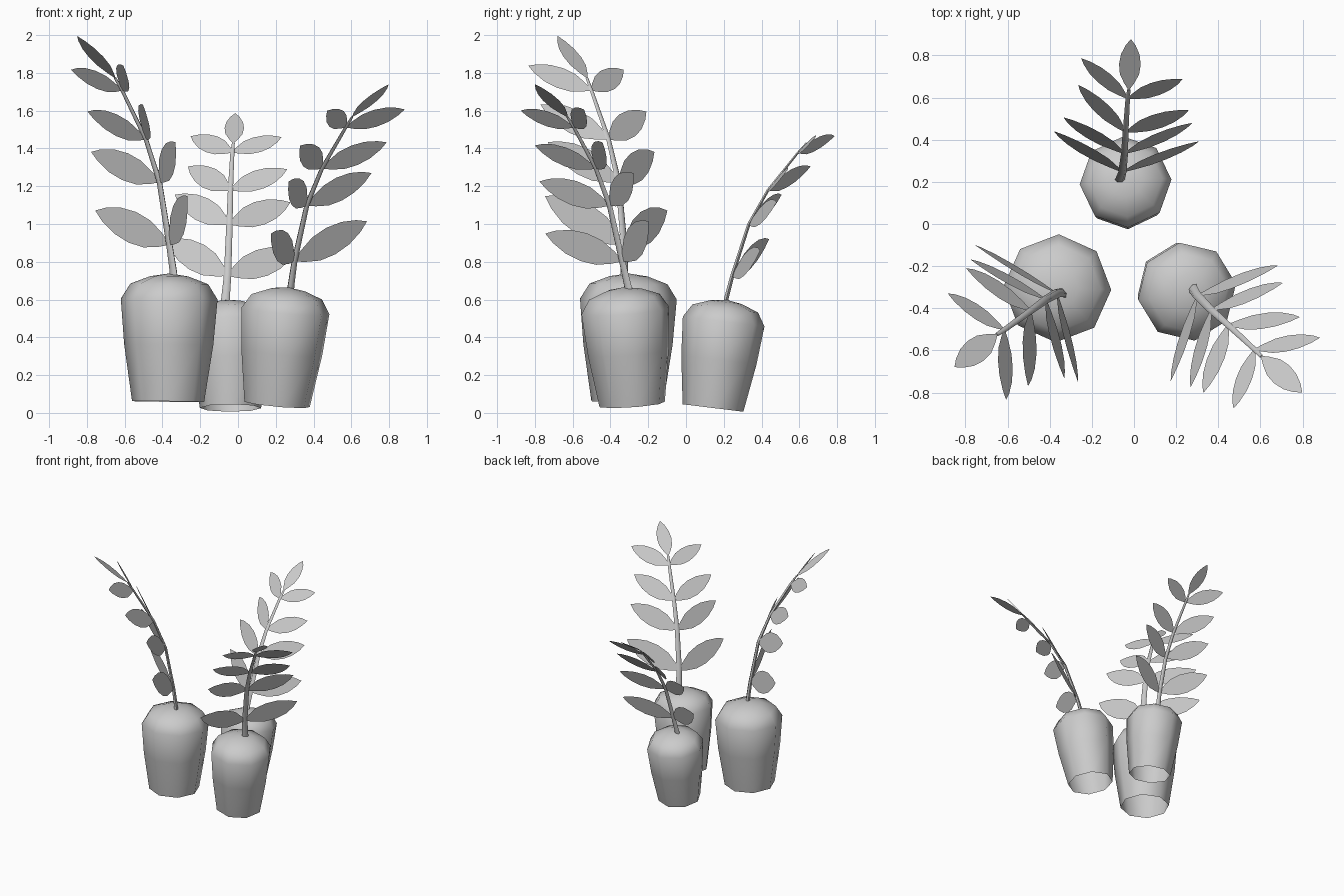
import bpy, bmesh, math
from mathutils import Vector, Matrix

cube = bpy.data.objects.get("Cube")
if cube:
    bpy.data.objects.remove(cube, do_unlink=True)

grey = bpy.data.materials.new("plain_grey")
grey.use_nodes = True
colour = (0.6, 0.6, 0.6, 1)
grey.diffuse_color = colour
grey.node_tree.nodes["Principled BSDF"].inputs["Base Color"].default_value = colour

# One plant, leaning towards +y, standing on its own origin
POT = [(0.19, 0), (0.235, 0.3), (0.255, 0.54), (0.205, 0.62), (0.1, 0.66)]
STEM = [Vector(p) for p in [(-0.035, -0.005, 0.62), (-0.03, 0, 0.69), (-0.018, 0.019, 0.83),
                            (-0.006, 0.082, 1.158), (0, 0.174, 1.381),
                            (0.012, 0.331, 1.636), (0.018, 0.375, 1.70)]]
# Leaf tips in right and left pairs, from the lowest stem joint up
PAIRS = [((0.409, 0.171, 1.004), (-0.398, 0.218, 1.08)),
         ((0.371, 0.236, 1.312), (-0.345, 0.261, 1.363)),
         ((0.351, 0.281, 1.524), (-0.263, 0.418, 1.558)),
         ((0.316, 0.427, 1.742), (-0.246, 0.542, 1.762))]
END_TIP = (0.03, 0.63, 1.917)
LEAF = [(0, 0.06), (0.12, 0.45), (0.3, 0.88), (0.5, 1), (0.7, 0.85), (0.88, 0.45)]


def bridge(bm, rings):
    for a, b in zip(rings, rings[1:]):
        for i in range(len(a)):
            j = (i + 1) % len(a)
            bm.faces.new((a[i], a[j], b[j], b[i]))


def finish(name, bm, matrix, angle):
    bmesh.ops.recalc_face_normals(bm, faces=bm.faces)
    mesh = bpy.data.meshes.new(name)
    bm.to_mesh(mesh)
    bm.free()
    mesh.materials.append(grey)
    obj = bpy.data.objects.new(name, mesh)
    obj.matrix_world = matrix
    bpy.context.collection.objects.link(obj)
    bpy.ops.object.select_all(action='DESELECT')
    obj.select_set(True)
    bpy.context.view_layer.objects.active = obj
    bpy.ops.object.shade_smooth_by_angle(angle=math.radians(angle))


def build_pot(name, matrix):
    # Eight-sided pot, open underneath, with a low domed top
    bm = bmesh.new()
    turns = [math.radians(3 + 45 * i) for i in range(8)]
    rings = [[bm.verts.new((r * math.cos(t), r * math.sin(t), z)) for t in turns] for r, z in POT]
    bridge(bm, rings)
    peak = bm.verts.new((0, 0, 0.675))
    for i in range(8):
        bm.faces.new((rings[-1][i], rings[-1][(i + 1) % 8], peak))
    finish(name, bm, matrix, 60)


def build_stem(name, matrix):
    # Flattened tapering stem
    bm = bmesh.new()
    rings = []
    for k, p in enumerate(STEM):
        tangent = (STEM[min(k + 1, len(STEM) - 1)] - STEM[max(k - 1, 0)]).normalized()
        side = Vector((1, 0, 0))
        depth = tangent.cross(side).normalized()
        size = 1 - 0.7 * k / (len(STEM) - 1)
        rings.append([bm.verts.new(p + size * (0.03 * math.cos(t) * side + 0.018 * math.sin(t) * depth))
                      for t in (math.tau * i / 6 for i in range(6))])
    bridge(bm, rings)
    bm.faces.new(rings[0])
    bm.faces.new(rings[-1])
    finish(name, bm, matrix, 65)


def add_leaf(bm, base, tip, across):
    axis = Vector(tip) - base
    along = axis.normalized()
    wide = (across - along * across.dot(along)).normalized() * axis.length * 0.18
    left = [bm.verts.new(base + axis * t + wide * w) for t, w in LEAF]
    right = [bm.verts.new(base + axis * t - wide * w) for t, w in LEAF]
    bm.faces.new(left + [bm.verts.new(tip)] + right[::-1])


def build_leaves(name, matrix):
    # Four pairs of flat leaves and one at the end of the stem
    bm = bmesh.new()
    for k, pair in enumerate(PAIRS, start=2):
        tangent = STEM[k + 1] - STEM[k - 1]
        for tip in pair:
            add_leaf(bm, STEM[k], tip, tangent)
    add_leaf(bm, STEM[-1], END_TIP, Vector((1, 0, 0)))
    finish(name, bm, matrix, 30)


# Three copies: name, foot of pot, scale, turn, lean in degrees
for name, foot, scale, turn, lean in [("left_side", (0.207, -0.285, 0.045), 0.925, 231, 6.6),
                                      ("right_side", (-0.37, -0.31, 0.06), 1.005, 130.3, -0.8),
                                      ("back", (-0.04, 0.143, 0.026), 0.855, 0, 7)]:
    matrix = (Matrix.Translation(foot) @ Matrix.Rotation(math.radians(turn), 4, 'Z')
              @ Matrix.Rotation(math.radians(-lean), 4, 'X') @ Matrix.Scale(scale, 4))
    build_pot(name + "_pot", matrix)
    build_stem(name + "_stem", matrix)
    build_leaves(name + "_leaves", matrix)
